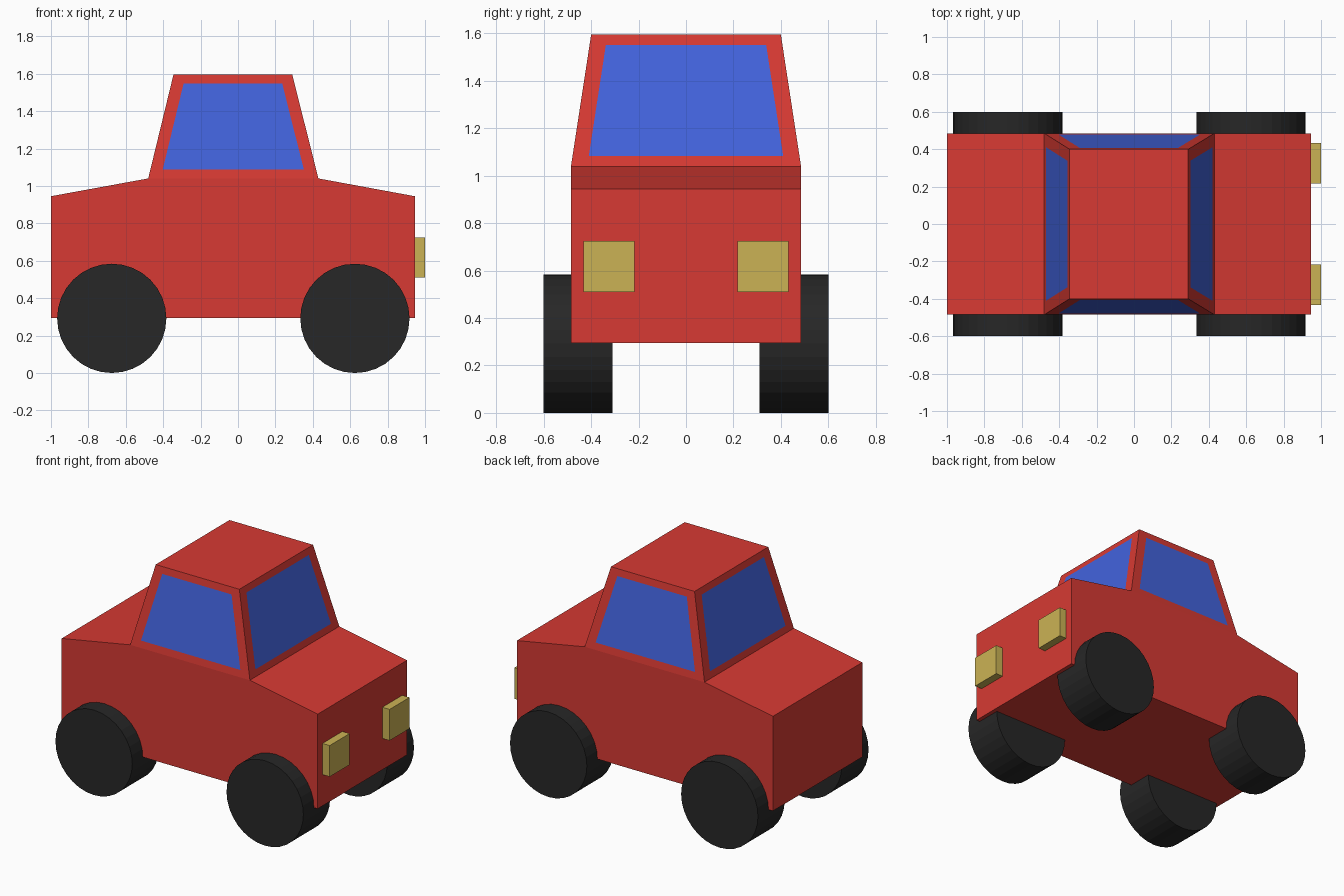
import bpy, bmesh
from math import pi
from mathutils import Vector

if "Cube" in bpy.data.objects:
    bpy.data.objects.remove(bpy.data.objects["Cube"])


def material(name, rgb):
    m = bpy.data.materials.new(name)
    m.diffuse_color = (*rgb, 1)
    m.use_nodes = True
    m.node_tree.nodes["Principled BSDF"].inputs["Base Color"].default_value = m.diffuse_color
    return m


RED = material("red_paint", (0.68, 0.042, 0.033))
BLUE = material("blue_glass", (0.055, 0.125, 0.72))
BLACK = material("black_rubber", (0.02, 0.02, 0.02))
YELLOW = material("yellow_lamp", (0.6, 0.45, 0.09))

HALF_W = 0.485

# Body: side profile extruded across the width
profile = [(-1, 0.295), (0.945, 0.295), (0.945, 0.945),
           (0.43, 1.04), (-0.48, 1.04), (-1, 0.945)]
bm = bmesh.new()
side = bm.faces.new([bm.verts.new((x, -HALF_W, z)) for x, z in profile])
ext = bmesh.ops.extrude_face_region(bm, geom=[side], use_keep_orig=True)
for v in ext["geom"]:
    if isinstance(v, bmesh.types.BMVert):
        v.co.y = HALF_W
bmesh.ops.recalc_face_normals(bm, faces=bm.faces)

# Cabin: the flat deck between bonnet and boot is raised and tapered
deck = max((f for f in bm.faces), key=lambda f: f.calc_center_median().z)
roof = bmesh.ops.extrude_discrete_faces(bm, faces=[deck])["faces"][0]
for v in roof.verts:
    v.co = Vector((0.29 if v.co.x > 0 else -0.345,
                   0.40 if v.co.y > 0 else -0.40, 1.595))

# Windows: flush panels inset in the four cabin walls
bm.normal_update()
walls = [f for f in bm.faces if 1.2 < f.calc_center_median().z < 1.5]
for glass in bmesh.ops.extrude_discrete_faces(bm, faces=walls)["faces"]:
    z_mid = (1.04 + 1.595) / 2
    c = sum((v.co for v in glass.verts), Vector()) / 4
    c.z = z_mid
    k = 0.83 if abs(c.y) > 0.2 else 0.845
    for v in glass.verts:
        v.co = c + (v.co - c) * k
    glass.material_index = 1
bmesh.ops.recalc_face_normals(bm, faces=bm.faces)
mesh = bpy.data.meshes.new("body")
bm.to_mesh(mesh)
bm.free()
mesh.materials.append(RED)
mesh.materials.append(BLUE)
bpy.context.collection.objects.link(bpy.data.objects.new("body", mesh))

for s, side_name in ((-1, "right"), (1, "left")):
    # Wheels
    for x, end in ((0.625, "front"), (-0.675, "rear")):
        bpy.ops.mesh.primitive_cylinder_add(
            vertices=32, radius=0.292, depth=0.29,
            location=(x, s * 0.455, 0.292), rotation=(pi / 2, 0, 0))
        wheel = bpy.context.object
        wheel.name = f"{end}_{side_name}_wheel"
        wheel.data.materials.append(BLACK)
    # Headlights
    bpy.ops.mesh.primitive_cube_add(size=1, location=(0.97, s * 0.325, 0.617))
    lamp = bpy.context.object
    lamp.name = f"{side_name}_headlight"
    lamp.scale = (0.06, 0.216, 0.214)
    lamp.data.materials.append(YELLOW)
